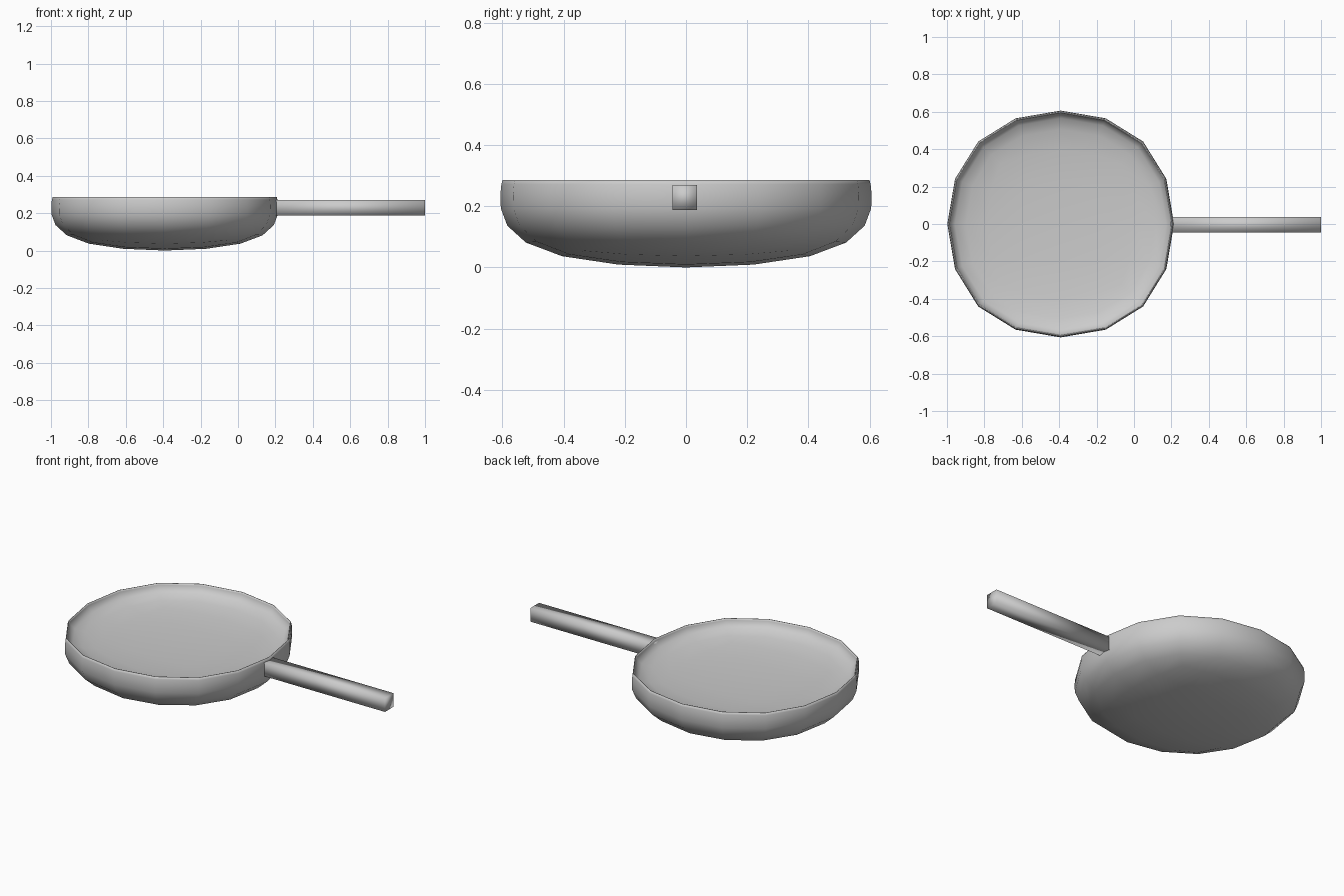
import bpy, bmesh

if "Cube" in bpy.data.objects:
    bpy.data.objects.remove(bpy.data.objects["Cube"])


def add_object(name, bm):
    bmesh.ops.recalc_face_normals(bm, faces=bm.faces)
    for f in bm.faces:
        f.smooth = True
    mesh = bpy.data.meshes.new(name)
    bm.to_mesh(mesh)
    bm.free()
    obj = bpy.data.objects.new(name, mesh)
    bpy.context.collection.objects.link(obj)
    return obj


# Bowl: box cage with a thin rim and a shallow recess, rounded by subdivision
HALF, BASE, TOP, RIM, DEPTH = 0.665, -0.0255, 0.2945, 0.022, 0.11
bm = bmesh.new()
loops = [(HALF, BASE), (HALF, TOP), (HALF - RIM, TOP), (HALF - RIM, TOP - DEPTH)]
rings = [[bm.verts.new((x * h, y * h, z)) for x, y in ((-1, -1), (1, -1), (1, 1), (-1, 1))]
         for h, z in loops]
bm.faces.new(rings[0])
bm.faces.new(rings[-1])
for a, b in zip(rings, rings[1:]):
    for i in range(4):
        j = (i + 1) % 4
        bm.faces.new((a[i], a[j], b[j], b[i]))
pan = add_object("pan_bowl", bm)
pan.location.x = -0.392
sub = pan.modifiers.new("round", 'SUBSURF')
sub.levels = sub.render_levels = 2

# Handle: long square bar, softly shaded
bm = bmesh.new()
bmesh.ops.create_cube(bm, size=1)
x0, x1 = 0.195, 1.0
bmesh.ops.scale(bm, vec=(x1 - x0, 0.081, 0.081), verts=bm.verts)
handle = add_object("handle", bm)
handle.location = ((x0 + x1) / 2, -0.004, 0.229)
